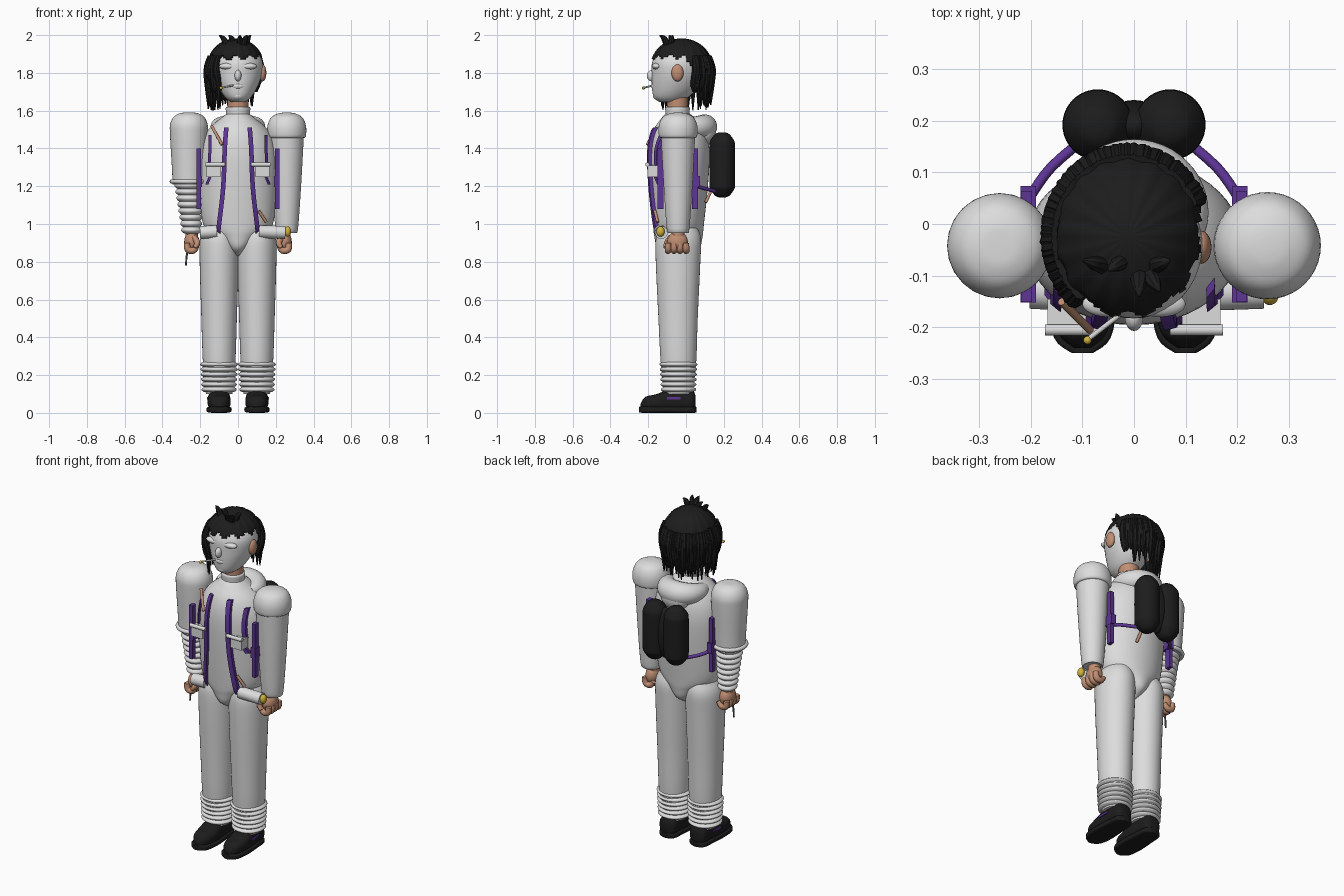
import bpy, bmesh, math, random
from mathutils import Vector, Quaternion

random.seed(4)
cube = bpy.data.objects.get("Cube")
if cube:
    bpy.data.objects.remove(cube, do_unlink=True)


def material(name, r, g, b):
    m = bpy.data.materials.new(name)
    m.use_nodes = True
    m.diffuse_color = (r, g, b, 1)
    node = next(n for n in m.node_tree.nodes if n.type == 'BSDF_PRINCIPLED')
    node.inputs["Base Color"].default_value = (r, g, b, 1)
    return m


WHITE = material("suit_white", .72, .72, .72)
BLACK = material("soft_black", .012, .012, .012)
PURPLE = material("strap_purple", .11, .035, .3)
SKIN = material("skin_tan", .53, .27, .17)
GOLD = material("gold", .65, .45, .04)
GREY = material("cord_grey", .12, .12, .12)


def finish(name, bm, mat, angle=40):
    bmesh.ops.recalc_face_normals(bm, faces=bm.faces[:])
    mesh = bpy.data.meshes.new(name)
    bm.to_mesh(mesh)
    bm.free()
    mesh.materials.append(mat)
    ob = bpy.data.objects.new(name, mesh)
    bpy.context.collection.objects.link(ob)
    bpy.ops.object.select_all(action='DESELECT')
    ob.select_set(True)
    bpy.context.view_layer.objects.active = ob
    bpy.ops.object.shade_smooth_by_angle(angle=math.radians(angle))
    return ob


def smooth(rows, n):
    """Catmull-Rom interpolation through rows of numbers."""
    out = []
    last = len(rows) - 1
    for i in range(last):
        a, b, c, d = (rows[max(0, min(last, i + k))] for k in (-1, 0, 1, 2))
        for j in range(n):
            t = j / n
            out.append([q + t * (r - p + t * (2*p - 5*q + 4*r - s + t * (3*q - p - 3*r + s))) / 2
                        for p, q, r, s in zip(a, b, c, d)])
    return out + [list(rows[-1])]


def skin_rings(name, mat, rings):
    bm = bmesh.new()
    loops = [[bm.verts.new(p) for p in ring] for ring in rings]
    for a, b in zip(loops, loops[1:]):
        for i in range(len(a)):
            j = (i + 1) % len(a)
            bm.faces.new((a[i], a[j], b[j], b[i]))
    bm.faces.new(loops[0])
    bm.faces.new(loops[-1])
    return finish(name, bm, mat)


def loft(name, mat, rows, axis='Z', n=4, sides=40, power=1.0):
    """Rows hold: position on axis, centre pair, radius pair."""
    rings = []
    for t, a, b, ra, rb in smooth(rows, n):
        ring = []
        for k in range(sides):
            w = math.tau * k / sides
            c, s = math.cos(w), math.sin(w)
            u = a + ra * math.copysign(abs(c) ** power, c)
            v = b + rb * math.copysign(abs(s) ** power, s)
            ring.append((u, v, t) if axis == 'Z' else (u, t, v))
        rings.append(ring)
    return skin_rings(name, mat, rings)


def column(name, mat, x, y, rows, n=4):
    return loft(name, mat, [(z, x, y, r, r) for z, r in rows], n=n)


def tube(name, mat, rows, n=4, sides=10):
    """Round tube through rows of x, y, z, radius."""
    pts = smooth(rows, n)
    pos = [Vector(p[:3]) for p in pts]
    prev, q, rings = Vector((0, 0, 1)), Quaternion(), []
    for i, p in enumerate(pos):
        tan = (pos[min(i + 1, len(pos) - 1)] - pos[max(i - 1, 0)]).normalized()
        q = prev.rotation_difference(tan) @ q
        prev = tan
        angles = [math.tau * k / sides for k in range(sides)]
        rings.append([p + q @ Vector((math.cos(w), math.sin(w), 0)) * max(pts[i][3], .001) for w in angles])
    return skin_rings(name, mat, rings)


def ball(name, mat, centre, size):
    bm = bmesh.new()
    bmesh.ops.create_uvsphere(bm, u_segments=24, v_segments=16, radius=1)
    bmesh.ops.scale(bm, vec=size, verts=bm.verts)
    bmesh.ops.translate(bm, vec=centre, verts=bm.verts)
    return finish(name, bm, mat)


def box(name, mat, centre, size):
    bm = bmesh.new()
    bmesh.ops.create_cube(bm, size=1)
    bmesh.ops.scale(bm, vec=size, verts=bm.verts)
    bmesh.ops.translate(bm, vec=centre, verts=bm.verts)
    return finish(name, bm, mat)


# Torso with a high-cut lower edge
TORSO = [(.83, 0, -.04, .02, .05), (.87, 0, -.04, .06, .11), (.93, 0, -.04, .12, .127),
         (1, 0, -.04, .185, .135), (1.2, 0, -.037, .205, .153), (1.38, 0, -.035, .205, .16),
         (1.49, 0, -.035, .165, .14), (1.56, 0, -.04, .09, .09), (1.59, 0, -.045, .05, .055)]
loft("torso", WHITE, TORSO, n=6, sides=48)


def chest_y(x, z):
    row = min(smooth(TORSO, 12), key=lambda r: abs(r[0] - z))
    return row[2] - row[4] * math.sqrt(max(.05, 1 - (x / row[3]) ** 2))


def strap(name, points, half):
    """Flat band that lies on the chest."""
    rings = []
    for x, z in smooth(points, 6):
        ya, yb = chest_y(x - half, z), chest_y(x + half, z)
        rings.append([(x - half, ya - .018, z), (x + half, yb - .018, z), (x + half, yb + .01, z), (x - half, ya + .01, z)])
    return skin_rings(name, PURPLE, rings)


# Neck, collar and folded hood
column("neck", SKIN, 0, -.045, [(1.56, .055), (1.7, .055)])
column("collar", WHITE, 0, -.045, [(1.55, .066), (1.58, .063), (1.615, .065), (1.62, .056)])
hood = []
for k in range(9):
    w = math.pi * (k / 8 * 1.2 - .1)
    hood.append((.1 * math.cos(w), .1 * math.sin(w), 1.515, .035 + .03 * math.sin(math.pi * k / 8)))
tube("hood", WHITE, hood, sides=20)
ball("hood_fold", WHITE, (0, .1, 1.49), (.09, .06, .075))

# Head and face
loft("head", WHITE, [(1.645, 0, -.09, .035, .05), (1.67, 0, -.08, .068, .09), (1.72, 0, -.06, .1, .12),
                     (1.79, 0, -.045, .126, .137), (1.86, 0, -.04, .13, .138),
                     (1.92, 0, -.035, .095, .1), (1.95, 0, -.035, .03, .03)])
ball("nose", WHITE, (0, -.18, 1.785), (.018, .027, .03))
ball("lips", WHITE, (0, -.165, 1.73), (.035, .02, .018))
ball("chin", WHITE, (0, -.145, 1.68), (.035, .03, .025))
for s, side in ((-1, "right"), (1, "left")):
    ball(side + "_brow", WHITE, (.05 * s, -.155, 1.835), (.05, .025, .018))
    ball(side + "_ear", SKIN, (.13 * s, -.045, 1.8), (.02, .032, .045))
tube("mouth_stick", WHITE, [(-.02, -.17, 1.735, .005), (-.085, -.22, 1.722, .005)])
ball("stick_tip", GOLD, (-.09, -.225, 1.72), (.008, .008, .008))

# Hair cap with a low back edge
HC, HR = Vector((-.012, -.025, 1.825)), Vector((.152, .165, .157))
bm = bmesh.new()
bmesh.ops.create_uvsphere(bm, u_segments=64, v_segments=40, radius=1)


def under_hairline(v):
    back = max(0, min(1, (v.y - .1) / .5))
    w = math.atan2(v.y, v.x)
    return v.z < .33 - .85 * back + .06 * math.sin(11 * w)


bmesh.ops.delete(bm, geom=[v for v in bm.verts if under_hairline(v.co)], context='VERTS')
for v in bm.verts:
    w = math.atan2(v.co.y, v.co.x)
    ripple = 1 + .02 * math.sin(17 * w) * math.hypot(v.co.x, v.co.y)
    v.co = HC + Vector(a * b * ripple for a, b in zip(v.co, HR))
cap = finish("hair_cap", bm, BLACK, 60)
solid = cap.modifiers.new("thickness", 'SOLIDIFY')
solid.thickness = .02
solid.offset = -1

# Hanging locks round the back and right side, and tufts on top
for k in range(46):
    w = math.radians(28 + 200 * k / 45 + random.uniform(-2, 2))
    end = random.uniform(1.6, 1.7) if k > 4 else 1.7
    reach = random.uniform(.84, .99)
    c, s = math.cos(w), math.sin(w)
    rows = [(HC.x + HR.x * c * f, HC.y + HR.y * s * f, z, r) for f, z, r in
            ((.9, 1.89, .012), (1, 1.82, .018), (reach, 1.74, .016), (reach * .97, end, .003))]
    tube("hair_lock", BLACK, rows, sides=8)
for x, y, dx, dy in ((-.06, -.08, -.04, .01), (.01, -.1, 0, -.04), (.03, -.1, .02, -.03), (.04, -.08, .03, .01), (-.02, -.07, -.03, -.02)):
    tube("hair_tuft", BLACK, [(x, y, 1.95, .018), (x + dx / 2, y + dy / 2, 1.985, .013), (x + dx, y + dy, 1.998, .002)], sides=8)

for s, side in ((-1, "right"), (1, "left")):
    x = .1 * s
    # Leg and gathered ankle
    loft(side + "_leg", WHITE, [(.1, x, -.04, .07, .075), (.27, x, -.04, .086, .094), (.5, x, -.042, .094, .104),
                                (.8, x, -.042, .103, .118), (.92, x, -.04, .1, .12), (.98, x * .95, -.04, .08, .1)])
    rings = [(.11 + .16 * k / 48, .078 + .008 * k / 48 + .015 * abs(math.sin(math.pi * k / 8))) for k in range(49)]
    column(side + "_ankle_rings", WHITE, x, -.04, rings, n=1)
    # Shoe, sole and side stripe
    loft(side + "_shoe", BLACK, [(-.24, x, .035, .015, .015), (-.215, x, .05, .045, .035), (-.16, x, .055, .06, .043),
                                 (-.09, x, .065, .06, .058), (-.02, x, .07, .056, .06), (.035, x, .065, .05, .055),
                                 (.05, x, .06, .025, .03)], axis='Y', power=.8)
    loft(side + "_sole", BLACK, [(-.25, x, .017, .02, .015), (-.22, x, .017, .055, .017), (-.14, x, .017, .067, .017),
                                 (-.03, x, .017, .06, .017), (.035, x, .017, .052, .017),
                                 (.055, x, .017, .02, .015)], axis='Y', power=.5)
    box(side + "_shoe_stripe", PURPLE, (x + .059 * s, -.065, .078), (.008, .07, .012))

    # Fist with knuckles and thumb
    hx = .245 * s
    ball(side + "_palm", SKIN, (hx, -.045, .905), (.04, .055, .055))
    for k in range(4):
        y = -.095 + .032 * k
        tube(side + "_finger", SKIN, [(hx + .025 * s, y, .9, .016), (hx + .02 * s, y, .865, .018),
                                      (hx - .01 * s, y, .86, .017), (hx - .03 * s, y, .885, .012)])
    tube(side + "_thumb", SKIN, [(hx - .01 * s, -.08, .93, .016), (hx - .03 * s, -.1, .9, .016), (hx - .015 * s, -.11, .875, .01)])
    column(side + "_wrist", SKIN, hx, -.042, [(.91, .034), (.99, .034)])

    # Chest bars, pouches and hip rolls
    tube(side + "_chest_bar", WHITE, [(.07 * s, -.205, 1.315, .011), (.172 * s, -.205, 1.315, .011)])
    box(side + "_chest_pouch", WHITE, (.13 * s, -.175, 1.28), (.075, .06, .06))
    tube(side + "_hip_roll", WHITE, [(.11 * s, -.135, .96, .034), ((.25 if s > 0 else .2) * s, -.13, .955, .034)], sides=20)

    # Harness straps
    strap(side + "_long_strap", [(.062 * s, 1.51), (.07 * s, 1.4), (.078 * s, 1.2), (.1 * s, 1), (.115 * s, .88)], .012)
    strap(side + "_short_strap", [(.148 * s, 1.47), (.15 * s, 1.36), (.155 * s, 1.3)], .008)
    strap(side + "_strap_end", [(.148 * s, 1.25), (.165 * s, 1.21)], .008)
    for y, end in ((-.135, "front"), (.048, "back")):
        box(side + "_" + end + "_arm_strap", PURPLE, (.208 * s, y, 1.24), (.022, .032, .32))
        box(side + "_" + end + "_arm_buckle", PURPLE, (.205 * s, y * .9, 1.225), (.03, .06, .06))
    tube(side + "_pack_strap", PURPLE, [(.2 * s, .055, 1.2, .01), (.16 * s, .11, 1.185, .01), (.09 * s, .17, 1.17, .01)])
    # Backpack lobe
    column(side + "_backpack_lobe", BLACK, .07 * s, .192, [(1.14, .015), (1.15, .038), (1.185, .063),
           (1.22, .068), (1.4, .068), (1.44, .063), (1.475, .038), (1.485, .015)])

ball("backpack_web", BLACK, (0, .19, 1.31), (.06, .05, .15))

# Left arm with shoulder cap and gold-ended roll
column("left_sleeve", WHITE, .258, -.042, [(.96, .05), (.975, .06), (1.2, .076), (1.46, .09), (1.5, .09)])
column("left_shoulder_cap", WHITE, .258, -.042, [(1.455, .085), (1.465, .101), (1.52, .102), (1.565, .082), (1.585, .045), (1.59, .015)])
ball("gold_button", GOLD, (.263, -.135, .96), (.018, .022, .027))

# Right arm with elbow band and gathered forearm
column("right_sleeve", WHITE, -.26, -.042, [(1.21, .086), (1.3, .09), (1.47, .1), (1.53, .099), (1.57, .078), (1.587, .045), (1.59, .015)])
tube("right_elbow_band", WHITE, [(-.26 + .09 * math.cos(w), -.042 + .09 * math.sin(w), 1.225, .012)
                                 for w in [math.tau * k / 24 for k in range(25)]], n=1)
folds = [(z, -.245 - .015 * f, -.042, r, r) for f, z, r in
         [(k / 64, .95 + .27 * k / 64, .04 + .026 * k / 64 + .013 * abs(math.sin(math.pi * k / 8))) for k in range(65)]]
loft("right_forearm_rings", WHITE, folds, n=1)
tube("hand_cord", GREY, [(-.26, -.06, .88, .005), (-.272, -.06, .83, .005), (-.275, -.06, .78, .005)])

# Tan toggles tucked into the harness
for name, a, b in (("chest_toggle", (-.14, -.15, 1.52), (-.085, -.205, 1.42)),
                   ("hip_toggle", (.11, -.165, 1.07), (.15, -.15, 1.01)),
                   ("back_toggle", (.06, .13, 1.17), (.07, .105, 1.115))):
    tube(name, SKIN, [(*a, .008), (*b, .008)])
